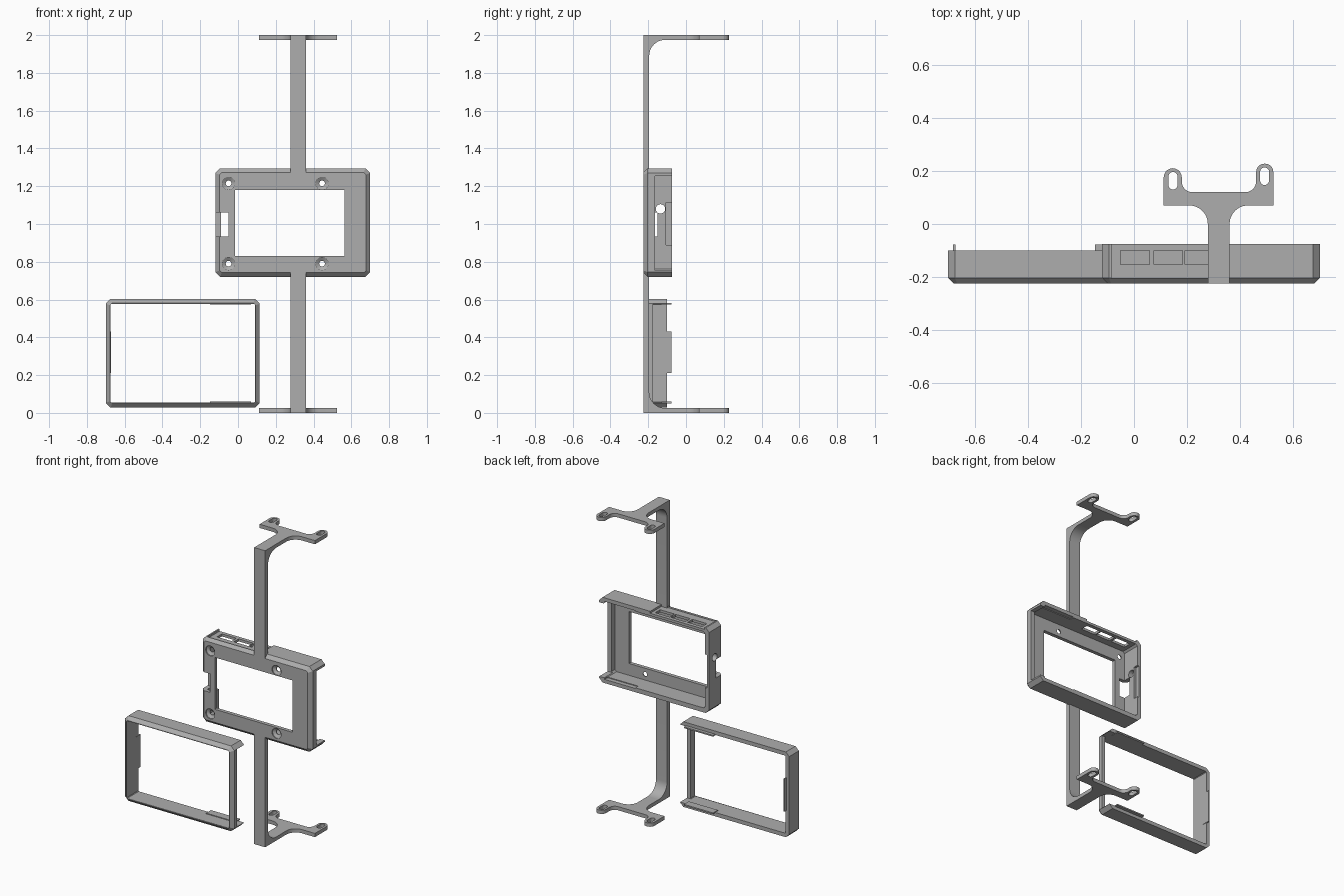
import bpy, bmesh
from math import radians, cos, sin

cube = bpy.data.objects.get("Cube")
if cube:
    bpy.data.objects.remove(cube, do_unlink=True)

grey = bpy.data.materials.new("plain_grey")
grey.use_nodes = True
GREY = (0.42, 0.42, 0.42, 1)
grey.diffuse_color = GREY
grey.node_tree.nodes["Principled BSDF"].inputs["Base Color"].default_value = GREY


def loft(name, rings):
    """Solid skinned over matching rings of 3D points, capped at both ends."""
    bm = bmesh.new()
    loops = [[bm.verts.new(p) for p in ring] for ring in rings]
    for a, b in zip(loops, loops[1:]):
        for i in range(len(a)):
            j = (i + 1) % len(a)
            bm.faces.new((a[i], a[j], b[j], b[i]))
    bm.faces.new(loops[0])
    bm.faces.new(loops[-1])
    bmesh.ops.recalc_face_normals(bm, faces=bm.faces)
    mesh = bpy.data.meshes.new(name)
    bm.to_mesh(mesh)
    bm.free()
    obj = bpy.data.objects.new(name, mesh)
    bpy.context.collection.objects.link(obj)
    mesh.materials.append(grey)
    return obj


def box(name, x0, x1, y0, y1, z0, z1):
    return loft(name, [[(x0, y, z0), (x1, y, z0), (x1, y, z1), (x0, y, z1)] for y in (y0, y1)])


def arc(cx, cy, r, start, end, steps=10):
    angles = [radians(start + (end - start) * i / steps) for i in range(steps + 1)]
    return [(cx + r * cos(a), cy + r * sin(a)) for a in angles]


def plan_plate(name, outline, z0, z1):
    return loft(name, [[(x, y, z) for x, y in outline] for z in (z0, z1)])


def chamfered(rect, inset, cut, y):
    """Rectangle ring in the upright plane with its corners cut off."""
    x0, x1, z0, z1 = rect
    x0, x1, z0, z1 = x0 + inset, x1 - inset, z0 + inset, z1 - inset
    return [(x0 + cut, y, z0), (x1 - cut, y, z0), (x1, y, z0 + cut), (x1, y, z1 - cut),
            (x1 - cut, y, z1), (x0 + cut, y, z1), (x0, y, z1 - cut), (x0, y, z0 + cut)]


def carve(obj, cutters):
    bpy.context.view_layer.objects.active = obj
    for cutter in cutters:
        cutter.hide_render = True
        mod = obj.modifiers.new("cut", 'BOOLEAN')
        mod.operation = 'DIFFERENCE'
        mod.solver = 'EXACT'
        mod.object = cutter
        bpy.ops.object.modifier_apply(modifier=mod.name)
        bpy.data.objects.remove(cutter, do_unlink=True)


def smooth(obj):
    bpy.ops.object.select_all(action='DESELECT')
    obj.select_set(True)
    bpy.context.view_layer.objects.active = obj
    bpy.ops.object.shade_smooth_by_angle(angle=radians(25))


FRONT = -0.225
CHAMFER = 0.022


def shell(name, rect, back):
    return loft(name, [chamfered(rect, CHAMFER, 0.012, FRONT),
                       chamfered(rect, 0, 0.025, FRONT + CHAMFER),
                       chamfered(rect, 0, 0.025, back)])


# Main case: tray with a window and an open left end
case_rect = (-0.12, 0.70, 0.72, 1.295)
case = shell("case", case_rect, -0.075)
cuts = [loft("cavity", [chamfered(case_rect, 0.03, 0.012, y) for y in (-0.2, 0)]),
        box("window", -0.015, 0.565, -0.3, 0, 0.83, 1.18),
        box("open_end", 0.6, 0.8, -0.165, 0, 0.755, 1.255),
        box("port_notch", -0.2, -0.05, -0.3, -0.15, 0.935, 1.06),
        box("latch_rebate", -0.105, -0.05, -0.105, 0, 0.89, 1.115),
        box("top_recess", -0.085, 0.32, -0.205, 0, 1.282, 1.4)]

# Rebates inside the long walls
for z in (0.745, 1.26):
    cuts.append(box("wall_rebate", 0.43, 0.66, -0.105, 0, z, z + 0.01))

# Connector openings in the top wall
for x in (-0.05, 0.075, 0.192):
    cuts.append(box("connector_opening", x, x + 0.108, -0.152, -0.1, 1.23, 1.4))


# Countersunk screw holes and the small round hole in the end wall
def disc(cx, cz, r, y):
    return [(x, y, z) for x, z in arc(cx, cz, r, 0, 345, 23)]


for x in (-0.05, 0.445):
    for z in (0.79, 1.215):
        cuts.append(loft("screw_hole", [disc(x, z, 0.034, -0.24), disc(x, z, 0.034, -0.218),
                                        disc(x, z, 0.015, -0.206), disc(x, z, 0.015, -0.18)]))
cuts.append(loft("round_hole", [[(x, y, z) for y, z in arc(-0.135, 1.08, 0.025, 0, 345, 23)]
                                for x in (-0.2, -0.05)]))
carve(case, cuts)
smooth(case)

# Cover frame: open ring with a cut-away left end
cover_rect = (-0.70, 0.115, 0.028, 0.603)
cover = shell("cover_frame", cover_rect, -0.1)
carve(cover, [loft("opening", [chamfered(cover_rect, 0.026, 0.004, y) for y in (-0.3, 0)]),
              box("open_end", 0.05, 0.2, -0.175, 0, 0.054, 0.577)])

# Thin snap tabs on the cover
box("end_tab", -0.681, -0.672, -0.13, -0.078, 0.21, 0.43)
for name, z in (("lower_tab", 0.05), ("upper_tab", 0.573)):
    box(name, -0.147, 0.07, -0.13, -0.078, z, z + 0.009)

# Bracket outline seen from above, with two ears
ear_plan = ([(0.278, -0.11), (0.36, -0.11)] + arc(0.43, 0, 0.07, 180, 90)
            + [(0.525, 0.07)] + arc(0.4925, 0.195, 0.0325, 0, 180)
            + arc(0.42, 0.16, 0.04, 0, -90) + arc(0.22, 0.16, 0.04, 270, 180)
            + arc(0.146, 0.176, 0.034, 0, 180) + [(0.112, 0.07)]
            + arc(0.208, 0, 0.07, 90, 0))


def slot(cx, y0, y1, r):
    return arc(cx, y1 - r, r, 0, 180) + arc(cx, y0 + r, r, 180, 360)


# Upper and lower mounting arms
for name, flip, joint in (("upper", False, 1.273), ("lower", True, 1.258)):
    def level(z):
        return 2 - z if flip else z

    side = ([(FRONT, joint), (FRONT, 2), (-0.11, 2)]
            + arc(-0.11, 1.89, 0.085, 90, 180) + [(-0.195, joint)])
    arm = loft(name + "_arm", [[(x, y, level(z)) for y, z in side] for x in (0.278, 0.36)])
    smooth(arm)
    ears = plan_plate(name + "_bracket", ear_plan, level(1.975), level(2))
    carve(ears, [plan_plate("slot", slot(cx, y0, y0 + 0.066, 0.017), level(1.9), level(2.1))
                 for cx, y0 in ((0.147, 0.13), (0.492, 0.147))])
    smooth(ears)
